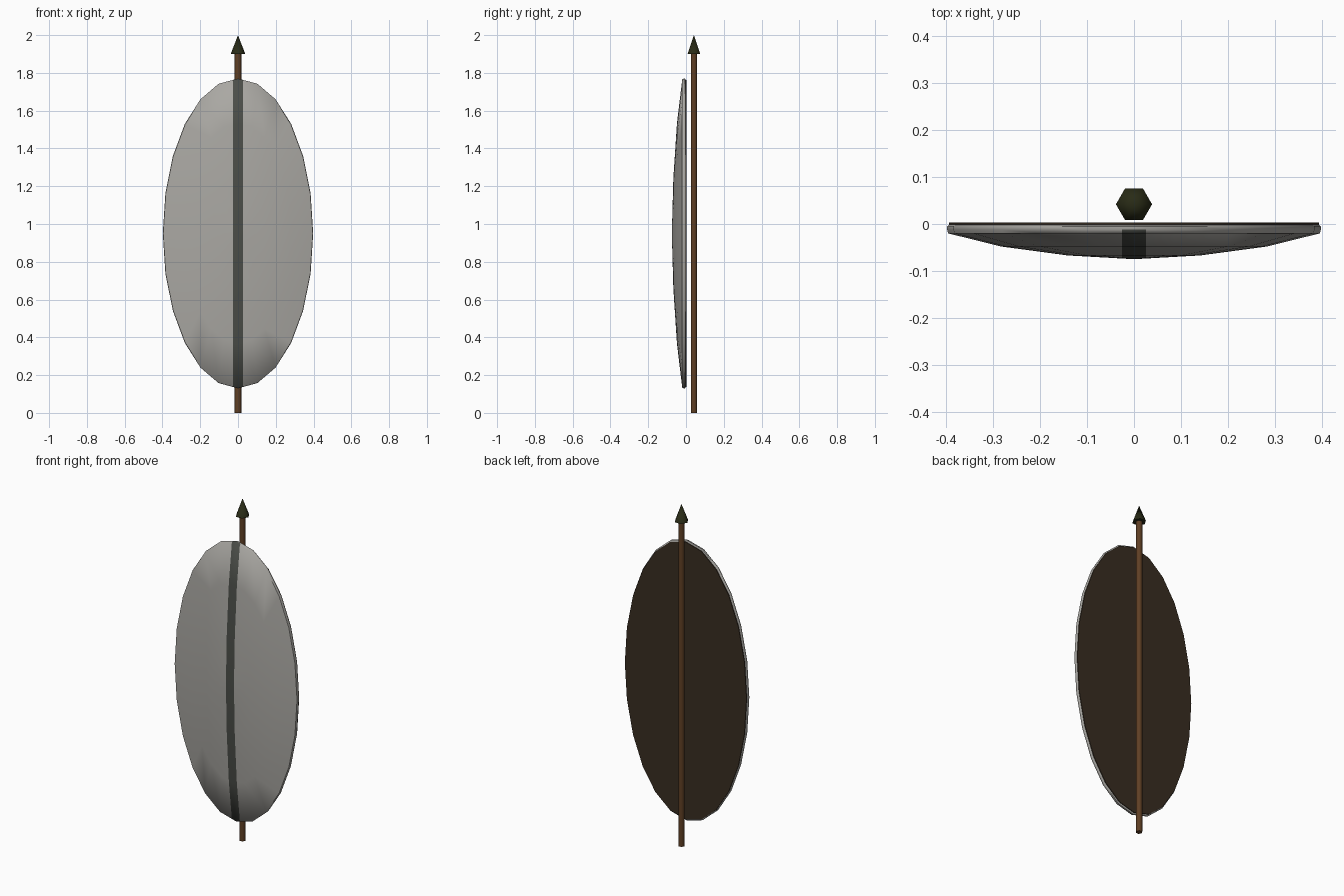
import bpy, bmesh, math
from mathutils import Vector

cube = bpy.data.objects.get("Cube")
if cube:
    bpy.data.objects.remove(cube, do_unlink=True)


def material(name, color):
    m = bpy.data.materials.new(name)
    m.use_nodes = True
    m.diffuse_color = (*color, 1)
    m.node_tree.nodes["Principled BSDF"].inputs["Base Color"].default_value = (*color, 1)
    return m


grey = material("light grey metal", (0.40, 0.39, 0.365))
dark = material("dark grey stripe", (0.07, 0.075, 0.065))
leather = material("dark brown backing", (0.040, 0.026, 0.015))
wood = material("brown wood", (0.115, 0.05, 0.018))
iron = material("blackened iron", (0.022, 0.024, 0.008))

SIDES, HALF_W, HALF_H, MID_Z = 24, 0.398, 0.82, 0.95
STRIPE = 0.026


def finish(name, bm, mats, angle):
    bmesh.ops.recalc_face_normals(bm, faces=bm.faces)
    mesh = bpy.data.meshes.new(name)
    bm.to_mesh(mesh)
    bm.free()
    for m in mats:
        mesh.materials.append(m)
    ob = bpy.data.objects.new(name, mesh)
    bpy.context.collection.objects.link(ob)
    bpy.ops.object.select_all(action='DESELECT')
    ob.select_set(True)
    bpy.context.view_layer.objects.active = ob
    bpy.ops.object.shade_smooth_by_angle(angle=math.radians(angle))
    return ob


def oval(bm, scale, y):
    angles = [math.tau * i / SIDES for i in range(SIDES)]
    return [bm.verts.new((HALF_W * scale * math.sin(a), y,
                          MID_Z + HALF_H * scale * math.cos(a))) for a in angles]


def lofted_oval(profile):
    """Stack of oval rings; the back is closed, the front is left open."""
    bm = bmesh.new()
    rings = [oval(bm, s, y) for s, y in profile]
    bm.faces.new(rings[0])
    for a, b in zip(rings, rings[1:]):
        for i in range(SIDES):
            j = (i + 1) % SIDES
            bm.faces.new((a[i], a[j], b[j], b[i]))
    return bm, rings[-1]


# Domed shield body, with the stripe cut into its front faces
bm, last = lofted_oval([(0.985, 0), (1, -0.005), (1, -0.012), (0.995, -0.02),
                        (0.71, -0.048), (0.355, -0.067)])
tip = bm.verts.new((0, -0.075, MID_Z))
for i in range(SIDES):
    bm.faces.new((last[i], last[(i + 1) % SIDES], tip))
for x in (-STRIPE, STRIPE):
    bmesh.ops.bisect_plane(bm, geom=bm.verts[:] + bm.edges[:] + bm.faces[:],
                           plane_co=(x, 0, 0), plane_no=(1, 0, 0))
for f in bm.faces:
    c = f.calc_center_median()
    f.material_index = int(abs(c.x) < STRIPE and c.y < -0.012)
finish("shield_body", bm, [grey, dark], 60)

# Thin backing plate
bm, last = lofted_oval([(0.99, 0.003), (0.99, -0.003)])
bm.faces.new(last)
finish("shield_backing", bm, [leather], 30)


# Six-sided spear standing behind the shield
def spear_part(name, r_bottom, r_top, z0, z1, mat):
    bm = bmesh.new()
    bmesh.ops.create_cone(bm, cap_ends=True, segments=6, radius1=r_bottom,
                          radius2=r_top, depth=z1 - z0)
    # Keep two corners of the hexagon on the x axis
    spin = max(bm.verts, key=lambda v: v.co.xy.length).co
    turn = math.atan2(spin.y, spin.x)
    for v in bm.verts:
        r, a = v.co.xy.length, math.atan2(v.co.y, v.co.x) - turn
        v.co = Vector((r * math.cos(a), r * math.sin(a) + 0.042, v.co.z + (z0 + z1) / 2))
    finish(name, bm, [mat], 65)


spear_part("spear_shaft", 0.018, 0.018, 0, 1.91, wood)
spear_part("spear_head", 0.0385, 0, 1.9, 2, iron)
